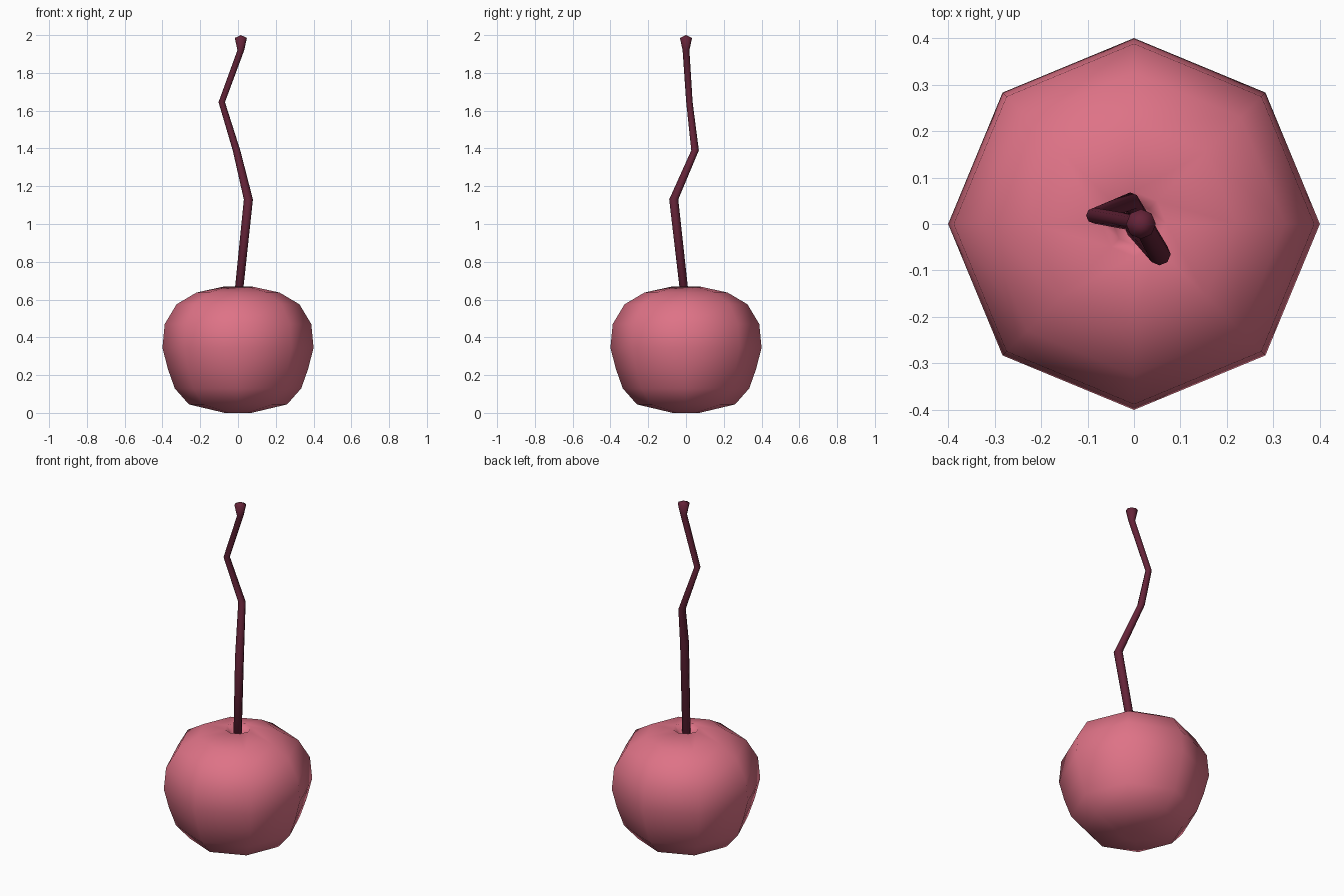
import bpy, bmesh, math

cube = bpy.data.objects.get("Cube")
if cube:
    bpy.data.objects.remove(cube, do_unlink=True)


def make_material(name, colour):
    mat = bpy.data.materials.new(name)
    mat.use_nodes = True
    mat.diffuse_color = colour
    bsdf = mat.node_tree.nodes["Principled BSDF"]
    bsdf.inputs["Base Color"].default_value = colour
    bsdf.inputs["Roughness"].default_value = 0.6
    return mat


def loft(name, rings, mat, sides=8):
    """Skin level rings (x, y, z, radius); a zero radius makes a pole."""
    bm = bmesh.new()
    loops = []
    for x, y, z, r in rings:
        count = sides if r > 0 else 1
        loops.append([bm.verts.new((x + r * math.cos(math.tau * i / sides),
                                    y + r * math.sin(math.tau * i / sides), z))
                      for i in range(count)])
    for low, high in zip(loops, loops[1:]):
        for i in range(sides):
            j = (i + 1) % sides
            if len(low) == 1:
                bm.faces.new((low[0], high[j], high[i]))
            elif len(high) == 1:
                bm.faces.new((low[i], low[j], high[0]))
            else:
                bm.faces.new((low[i], low[j], high[j], high[i]))
    bmesh.ops.recalc_face_normals(bm, faces=bm.faces)
    mesh = bpy.data.meshes.new(name)
    bm.to_mesh(mesh)
    bm.free()
    mesh.materials.append(mat)
    mesh.shade_smooth()
    obj = bpy.data.objects.new(name, mesh)
    bpy.context.collection.objects.link(obj)
    return obj


pink = make_material("cherry pink", (0.73, 0.17, 0.24, 1))
maroon = make_material("stem maroon", (0.13, 0.017, 0.04, 1))

# Fruit: eight-sided lathe with a dimple around the stem
fruit_profile = [
    (0, 0.012), (0.07, 0.0), (0.26, 0.045), (0.335, 0.13), (0.372, 0.235),
    (0.40, 0.345), (0.388, 0.47), (0.325, 0.575), (0.22, 0.637),
    (0.07, 0.67), (0.045, 0.645), (0, 0.6),
]
loft("cherry_fruit", [(0, 0, z, r) for r, z in fruit_profile], pink)

# Stem: crooked tapering tube with a flared, slightly domed tip
stem_path = [
    (0, -0.005, 0.58, 0), (0, -0.005, 0.6, 0.022),
    (0.055, -0.065, 1.13, 0.024), (-0.008, 0.048, 1.39, 0.02),
    (-0.086, 0.018, 1.645, 0.017), (0.015, 0, 1.92, 0.018),
    (0.015, 0, 1.985, 0.032), (0.015, 0, 2.0, 0),
]
loft("cherry_stem", stem_path, maroon)
